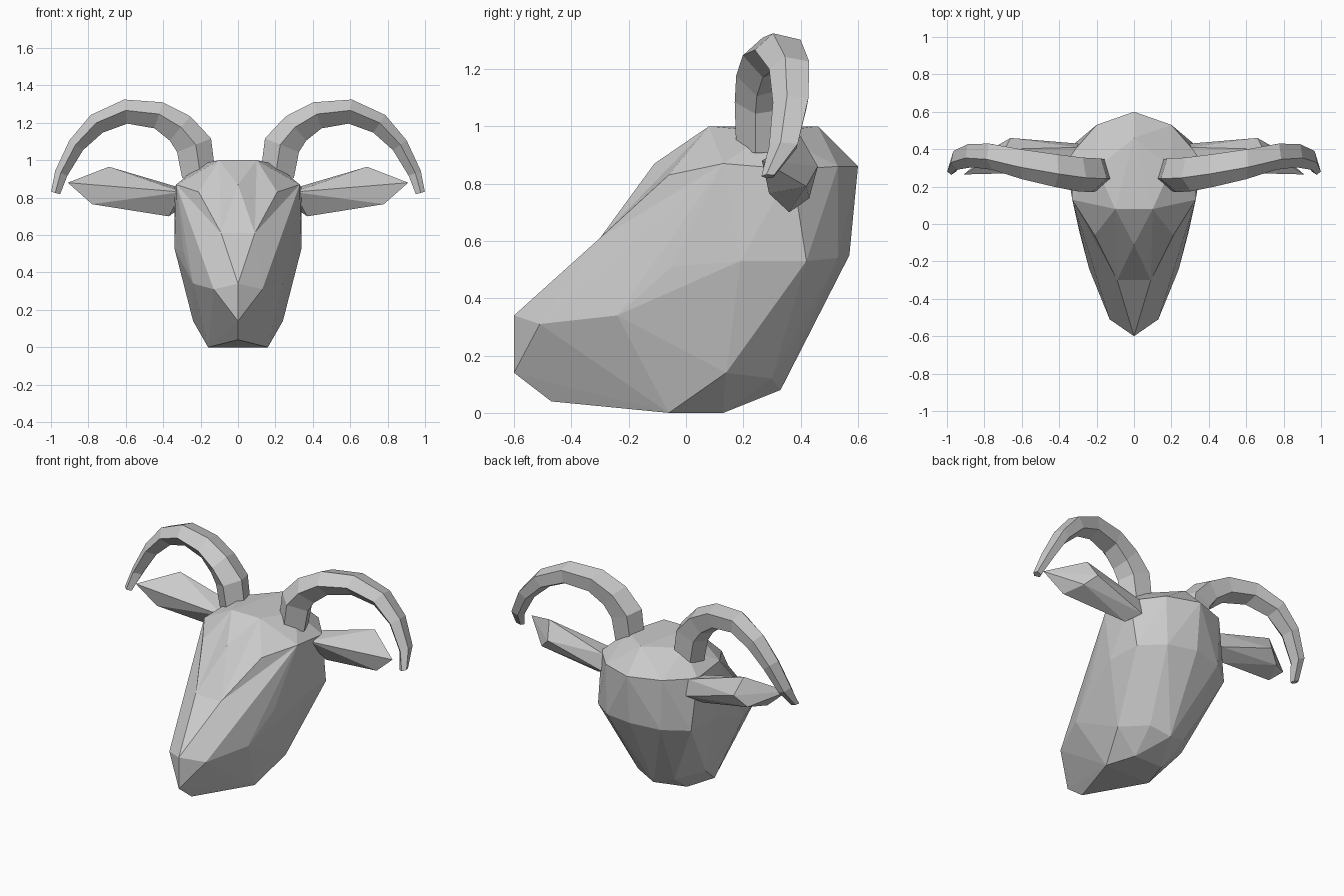
import bpy
import bmesh
from math import hypot

cube = bpy.data.objects.get("Cube")
if cube:
    bpy.data.objects.remove(cube, do_unlink=True)

# One plain grey for the whole model
grey = bpy.data.materials.new("light grey")
grey.use_nodes = True
grey.diffuse_color = (0.6, 0.6, 0.6, 1)
shader = next(n for n in grey.node_tree.nodes if n.type == 'BSDF_PRINCIPLED')
shader.inputs["Base Color"].default_value = (0.6, 0.6, 0.6, 1)
shader.inputs["Roughness"].default_value = 0.8


def finish(bm, name):
    """Turn a bmesh into a flat shaded grey object."""
    bmesh.ops.recalc_face_normals(bm, faces=bm.faces[:])
    mesh = bpy.data.meshes.new(name)
    bm.to_mesh(mesh)
    bm.free()
    mesh.materials.append(grey)
    obj = bpy.data.objects.new(name, mesh)
    bpy.context.collection.objects.link(obj)
    return obj


def hull(points):
    """Wrap points in a faceted convex skin."""
    bm = bmesh.new()
    for p in points:
        bm.verts.new(p)
    bmesh.ops.convex_hull(bm, input=bm.verts[:])
    loose = [v for v in bm.verts if not v.link_faces]
    bmesh.ops.delete(bm, geom=loose, context='VERTS')
    return bm


# Head: points on the middle line, and points mirrored to both sides
middle = [
    (0, -.6, .34), (0, -.6, .14), (0, -.47, .04),      # nose and chin
    (0, -.11, .87), (0, .46, 1),                       # brow and crown
    (0, .6, .86), (0, .57, .55), (0, .33, .08),        # back and throat
]
side = [
    (.13, -.51, .31), (.24, -.24, .34),                # muzzle
    (.21, -.06, .83), (.33, .13, .87), (.1, .08, 1),   # brow
    (.2, .3, .98), (.34, .37, .85), (.2, .53, .86),    # crown
    (.29, -.05, .51), (.34, .19, .53),                 # cheek
    (.33, .42, .53), (.19, .53, .54),                  # nape
    (.24, .14, .14), (.13, .3, .12),                   # jaw
    (.16, -.06, 0), (.1, .13, 0),
]
bridge = (.09, -.3, .61)
dip = .075
side.append((bridge[0], bridge[1] - dip, bridge[2]))
bm = hull(middle + side + [(-x, y, z) for x, y, z in side])
# Press the nose bridge in, giving the face its slight hollow
for v in bm.verts:
    if abs(abs(v.co.x) - bridge[0]) < .001 and abs(v.co.z - bridge[2]) < .001:
        v.co.y += dip
finish(bm, "head")

# Horn centre line (x, y, z) with half thickness and half depth
horn_path = [
    (.21, .26, .92, .09, .085), (.235, .26, 1.08, .098, .09),
    (.31, .265, 1.17, .085, .09), (.425, .285, 1.24, .073, .087),
    (.6, .32, 1.26, .065, .08), (.755, .36, 1.195, .057, .07),
    (.865, .365, 1.08, .045, .062), (.945, .34, .93, .035, .05),
    (.975, .285, .825, .025, .022),
]
# Five sided horn section: outward, backward
horn_section = [(1, -.2), (.1, -1), (-1, -.2), (-.6, .9), (.65, 1)]


def build_horn(sign, name):
    bm = bmesh.new()
    rings = []
    last = len(horn_path) - 1
    for i, (x, y, z, thick, depth) in enumerate(horn_path):
        a, b = horn_path[max(i - 1, 0)], horn_path[min(i + 1, last)]
        dx, dz = b[0] - a[0], b[2] - a[2]
        length = hypot(dx, dz)
        out_x, out_z = -dz / length, dx / length
        rings.append([bm.verts.new((sign * (x + out_x * r * thick),
                                    y + s * depth,
                                    z + out_z * r * thick))
                      for r, s in horn_section])
    count = len(horn_section)
    for a, b in zip(rings, rings[1:]):
        for k in range(count):
            n = (k + 1) % count
            bm.faces.new((a[k], a[n], b[n], b[k]))
    bm.faces.new(rings[0])
    bm.faces.new(rings[-1])
    return finish(bm, name)


# Ear: narrow root, wide middle and a pointed tip
ear_points = [
    (.3, .28, .83), (.3, .41, .85), (.37, .36, .7), (.3, .43, .75),
    (.69, .4, .965), (.78, .29, .765), (.66, .46, .86), (.73, .42, .79),
    (.91, .265, .88),
]

for sign, label in ((1, "left"), (-1, "right")):
    build_horn(sign, label + "_horn")
    finish(hull([(sign * x, y, z) for x, y, z in ear_points]), label + "_ear")
